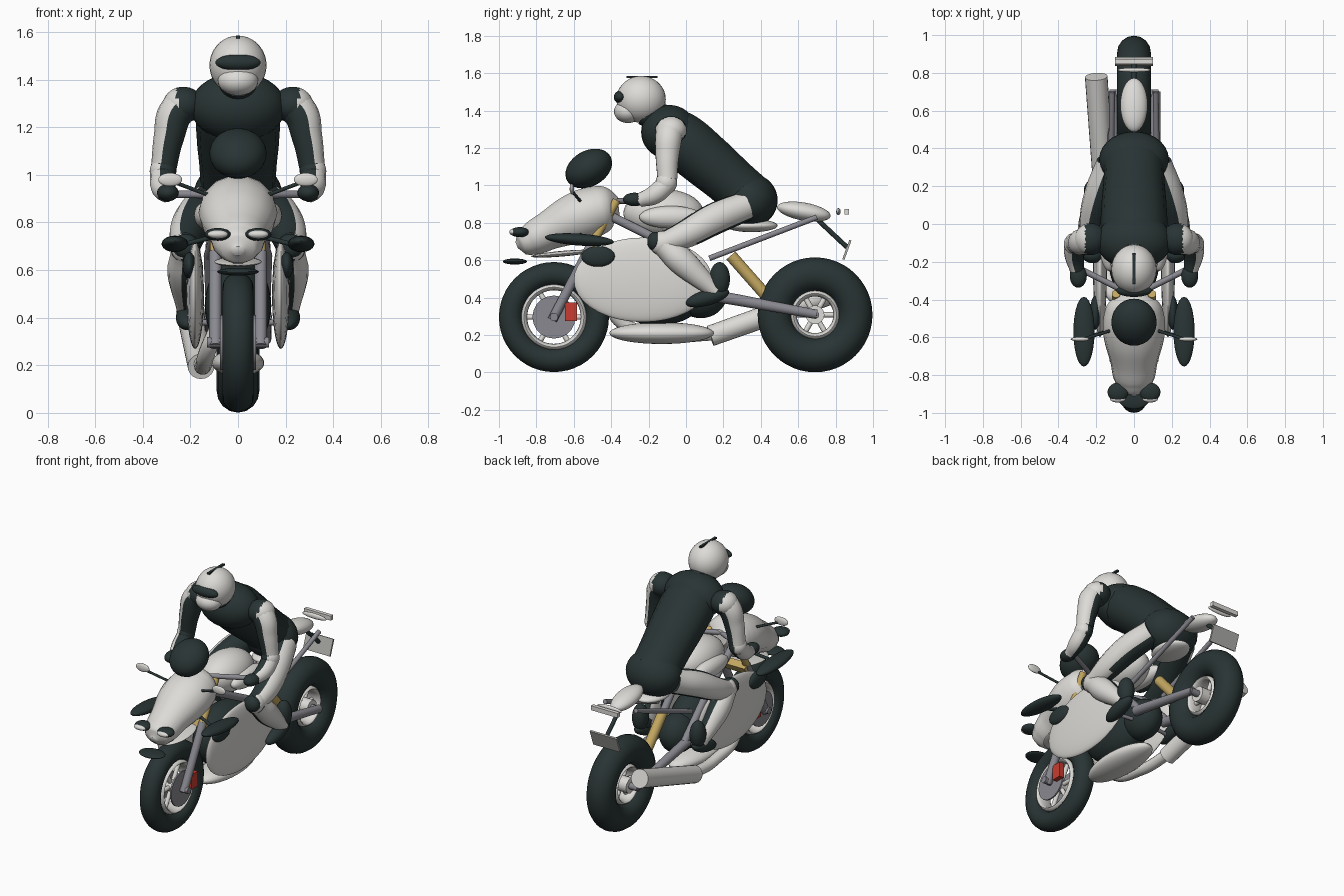
import bpy, bmesh
from math import sin, cos, pi, radians
from mathutils import Matrix, Vector, Euler

if "Cube" in bpy.data.objects:
    bpy.data.objects.remove(bpy.data.objects["Cube"], do_unlink=True)


def material(name, rgb):
    m = bpy.data.materials.new(name)
    m.use_nodes = True
    m.diffuse_color = (*rgb, 1)
    for node in m.node_tree.nodes:
        if node.type == 'BSDF_PRINCIPLED':
            node.inputs["Base Color"].default_value = (*rgb, 1)
    return m


WHITE = material("off white", (.72, .71, .68))
DARK = material("dark slate", (.022, .034, .034))
STEEL = material("steel grey", (.25, .25, .28))
PLATE = material("plate grey", (.42, .42, .40))
GOLD = material("gold", (.55, .39, .12))
RED = material("red", (.58, .045, .03))
SIDES = (("left", 1), ("right", -1))


def finish(name, bm, mat, outer=0):
    """Make the object; with outer set, faces turned to that side become white."""
    bmesh.ops.recalc_face_normals(bm, faces=bm.faces)
    me = bpy.data.meshes.new(name)
    bm.to_mesh(me)
    bm.free()
    me.materials.append(mat)
    me.shade_smooth()
    me.set_sharp_from_angle(angle=radians(40))
    if outer:
        me.materials.append(WHITE)
        for p in me.polygons:
            p.material_index = int(p.normal.x * outer > .3)
    ob = bpy.data.objects.new(name, me)
    bpy.context.scene.collection.objects.link(ob)
    return ob


def place(loc, size, tilt):
    return (Matrix.Translation(loc) @ Matrix.Rotation(radians(tilt), 4, 'X')
            @ Matrix.Diagonal((*size, 1)))


def ball(name, loc, size, mat, tilt=0, outer=0):
    bm = bmesh.new()
    bmesh.ops.create_uvsphere(bm, u_segments=28, v_segments=18, radius=1,
                              matrix=place(loc, size, tilt))
    return finish(name, bm, mat, outer)


def box(name, loc, size, mat, tilt=0):
    bm = bmesh.new()
    bmesh.ops.create_cube(bm, size=1, matrix=place(loc, size, tilt))
    return finish(name, bm, mat)


def rod(name, a, b, r, mat, r2=None):
    a, b = Vector(a), Vector(b)
    turn = (b - a).to_track_quat('Z', 'Y').to_matrix().to_4x4()
    bm = bmesh.new()
    bmesh.ops.create_cone(bm, cap_ends=True, segments=20, radius1=r,
                          radius2=r if r2 is None else r2, depth=(b - a).length,
                          matrix=Matrix.Translation((a + b) / 2) @ turn)
    return finish(name, bm, mat)


def ring(name, centre, big, small, width, mat):
    """Torus around the x axis with an oval section."""
    bm = bmesh.new()
    n, m = 48, 16
    grid = []
    for i in range(n):
        a = 2 * pi * i / n
        row = []
        for j in range(m):
            b = 2 * pi * j / m
            r = big + small * cos(b)
            row.append(bm.verts.new((centre[0] + width * sin(b),
                                     centre[1] + r * cos(a), centre[2] + r * sin(a))))
        grid.append(row)
    for i in range(n):
        for j in range(m):
            k, l = (i + 1) % n, (j + 1) % m
            bm.faces.new((grid[i][j], grid[k][j], grid[k][l], grid[i][l]))
    return finish(name, bm, mat)


def sweep(name, points, mat, widen=1, outer=0):
    """Round body along a smooth path; points are (x, y, z, radius)."""
    cu = bpy.data.curves.new(name + " path", 'CURVE')
    cu.dimensions = '3D'
    cu.bevel_depth, cu.bevel_resolution, cu.use_fill_caps = 1, 5, True
    sp = cu.splines.new('BEZIER')
    sp.resolution_u = 8
    sp.radius_interpolation = 'CARDINAL'
    sp.bezier_points.add(len(points) - 1)
    for bp, (x, y, z, r) in zip(sp.bezier_points, points):
        bp.co, bp.radius = (x, y, z), r
        bp.handle_left_type = bp.handle_right_type = 'AUTO'
    tmp = bpy.data.objects.new(name + " path", cu)
    bpy.context.scene.collection.objects.link(tmp)
    dg = bpy.context.evaluated_depsgraph_get()
    me = bpy.data.meshes.new_from_object(tmp.evaluated_get(dg))
    bm = bmesh.new()
    bm.from_mesh(me)
    bmesh.ops.remove_doubles(bm, verts=bm.verts, dist=.0002)
    bmesh.ops.scale(bm, vec=(widen, 1, 1), verts=bm.verts)
    bpy.data.objects.remove(tmp)
    bpy.data.meshes.remove(me)
    return finish(name, bm, mat, outer)


# Wheels
def wheel(name, y, z, tyre, rim, hub):
    c = Vector((0, y, z))
    ring(name + " tyre", c, *tyre, DARK)
    ring(name + " rim", c, rim, .017, .055, WHITE)
    rod(name + " hub", c - Vector((.07, 0, 0)), c + Vector((.07, 0, 0)), hub, WHITE)
    rod(name + " axle", c - Vector((.13, 0, 0)), c + Vector((.13, 0, 0)), .022, STEEL)
    for i in range(6):
        d = Vector((0, cos(i * pi / 3), sin(i * pi / 3)))
        rod(f"{name} spoke {i}", c + d * hub * .8, c + d * rim, .014, WHITE)


wheel("front wheel", -.706, .296, (.23, .064, .066), .16, .04)
wheel("rear wheel", .69, .308, (.215, .092, .09), .115, .05)

# Centre line of the machine
sweep("nose fairing", [(0, -.36, .89, .05), (0, -.41, .885, .11), (0, -.48, .865, .136),
                       (0, -.6, .82, .137), (0, -.72, .765, .11), (0, -.82, .715, .092),
                       (0, -.88, .69, .065), (0, -.905, .68, .02)], WHITE, 1.17)
ball("windscreen", (0, -.52, 1.09), (.12, .133, .095), DARK, 30)
ball("nose lip", (0, -.66, .635), (.1, .17, .015), WHITE, 5)
ball("front fender tip", (0, -.915, .593), (.088, .065, .016), DARK)
ball("fuel tank", (0, -.12, .85), (.14, .215, .13), WHITE)
ball("engine", (0, -.15, .45), (.14, .27, .2), DARK)
ball("gearbox", (0, .08, .42), (.11, .14, .13), DARK)
ball("belly pan", (0, -.13, .21), (.11, .28, .058), WHITE)
ball("seat", (0, .35, .785), (.1, .14, .035), WHITE)
ball("tail cowl", (0, .63, .86), (.072, .145, .048), WHITE, -10)
rod("rear shock", (0, .24, .625), (0, .5, .33), .032, GOLD)
box("fork clamp", (0, -.5, .655), (.22, .05, .05), GOLD, -30)
ball("tail light", (0, .815, .86), (.09, .012, .018), WHITE)
box("tail light bar", (0, .86, .858), (.2, .025, .03), WHITE)
rod("plate strut", (0, .7, .82), (0, .86, .67), .013, DARK)
box("number plate", (0, .86, .655), (.2, .012, .11), PLATE, -20)

# Exhaust
rod("exhaust muffler", (-.155, .13, .195), (-.2, .78, .425), .056, WHITE, .06)
sweep("exhaust pipe", [(-.152, .16, .205, .035), (-.145, -.1, .2, .035),
                       (-.12, -.36, .28, .035), (-.07, -.4, .4, .03)], WHITE)

for side, s in SIDES:
    # Front end
    rod(side + " fork tube", (s * .095, -.37, .92), (s * .095, -.53, .64), .022, GOLD)
    rod(side + " fork leg", (s * .095, -.51, .675), (s * .095, -.715, .28), .026, STEEL)
    rod(side + " brake disc", (s * .066, -.706, .296), (s * .076, -.706, .296), .115, STEEL)
    box(side + " brake caliper", (s * .09, -.615, .325), (.035, .065, .1), RED)
    rod(side + " handlebar", (0, -.38, .915), (s * .32, -.22, .92), .016, STEEL)
    ball(side + " headlight surround", (s * .085, -.89, .75), (.055, .05, .027), DARK)
    ball(side + " headlight lens", (s * .085, -.925, .75), (.042, .02, .017), WHITE)
    ball(side + " mirror", (s * .285, -.61, .98), (.05, .012, .028), WHITE)
    rod(side + " mirror stem", (s * .27, -.61, .97), (s * .11, -.56, .91), .008, DARK)
    ball(side + " wing", (s * .265, -.57, .71), (.056, .185, .032), DARK, -4)
    rod(side + " wing stay", (s * .26, -.6, .7), (s * .1, -.56, .74), .01, DARK)
    # Bodywork
    ball(side + " side fairing", (s * .18, -.23, .495), (.037, .37, .226), WHITE)
    ball(side + " fairing vent", (s * .205, -.47, .62), (.028, .09, .055), DARK)
    ball(side + " tank knee pad", (s * .13, -.08, .83), (.055, .17, .06), WHITE)
    # Frame, swingarm and tail rails
    rod(side + " main frame", (s * .07, -.39, .83), (s * .12, -.05, .66), .024, STEEL)
    rod(side + " rear frame", (s * .12, -.05, .66), (s * .11, .19, .4), .024, STEEL)
    rod(side + " swingarm", (s * .11, .15, .41), (s * .115, .7, .31), .032, STEEL, .025)
    rod(side + " tail rail", (s * .125, .125, .61), (s * .115, .7, .83), .015, STEEL)
    rod(side + " foot peg", (s * .1, .1, .38), (s * .25, .08, .38), .012, STEEL)

    # Rider's arms
    sweep(side + " upper arm", [(s * .2, -.08, 1.3, .07), (s * .255, -.09, 1.27, .074),
                                (s * .29, -.1, 1.16, .064), (s * .312, -.1, 1.03, .054)],
          DARK, outer=s)
    ball(side + " shoulder", (s * .23, -.08, 1.295), (.085, .085, .075), DARK, outer=s)
    ball(side + " elbow", (s * .315, -.105, 1.015), (.056, .058, .06), DARK, outer=s)
    sweep(side + " forearm", [(s * .315, -.1, 1.01, .054), (s * .315, -.17, .95, .052),
                              (s * .3, -.25, .92, .038)], DARK, outer=s)
    ball(side + " glove", (s * .295, -.275, .925), (.045, .062, .036), DARK)
    # Rider's legs
    sweep(side + " thigh", [(s * .12, .32, .89, .08), (s * .18, .15, .82, .085),
                            (s * .215, 0, .74, .075), (s * .22, -.12, .69, .06)],
          DARK, outer=s)
    ball(side + " knee", (s * .22, -.12, .69), (.06, .075, .068), DARK, outer=s)
    ball(side + " knee slider", (s * .22, -.165, .7), (.055, .042, .052), DARK)
    sweep(side + " shin", [(s * .22, -.12, .68, .062), (s * .222, -.03, .6, .075),
                           (s * .22, .07, .51, .06), (s * .215, .16, .43, .042)],
          DARK, outer=s)
    ball(side + " boot shaft", (s * .215, .18, .5), (.05, .055, .09), DARK)
    ball(side + " boot foot", (s * .215, .115, .4), (.046, .12, .042), DARK, 16)

# Rider's body
sweep("torso", [(0, -.12, 1.3, .12), (0, -.05, 1.26, .15), (0, .1, 1.14, .15),
                (0, .24, 1.02, .14), (0, .34, .93, .14)], DARK, 1.15)
ball("chest", (0, -.09, 1.285), (.2, .15, .145), DARK)
ball("hips", (0, .34, .92), (.185, .15, .145), DARK)
rod("neck", (0, -.1, 1.34), (0, -.22, 1.4), .08, DARK)

# Helmet
ball("helmet", (0, -.24, 1.46), (.12, .132, .125), WHITE)
ball("helmet chin", (0, -.31, 1.395), (.085, .075, .062), WHITE)
ball("visor", (0, -.352, 1.472), (.095, .034, .034), DARK)
box("helmet crest", (0, -.235, 1.579), (.016, .165, .012), DARK)
